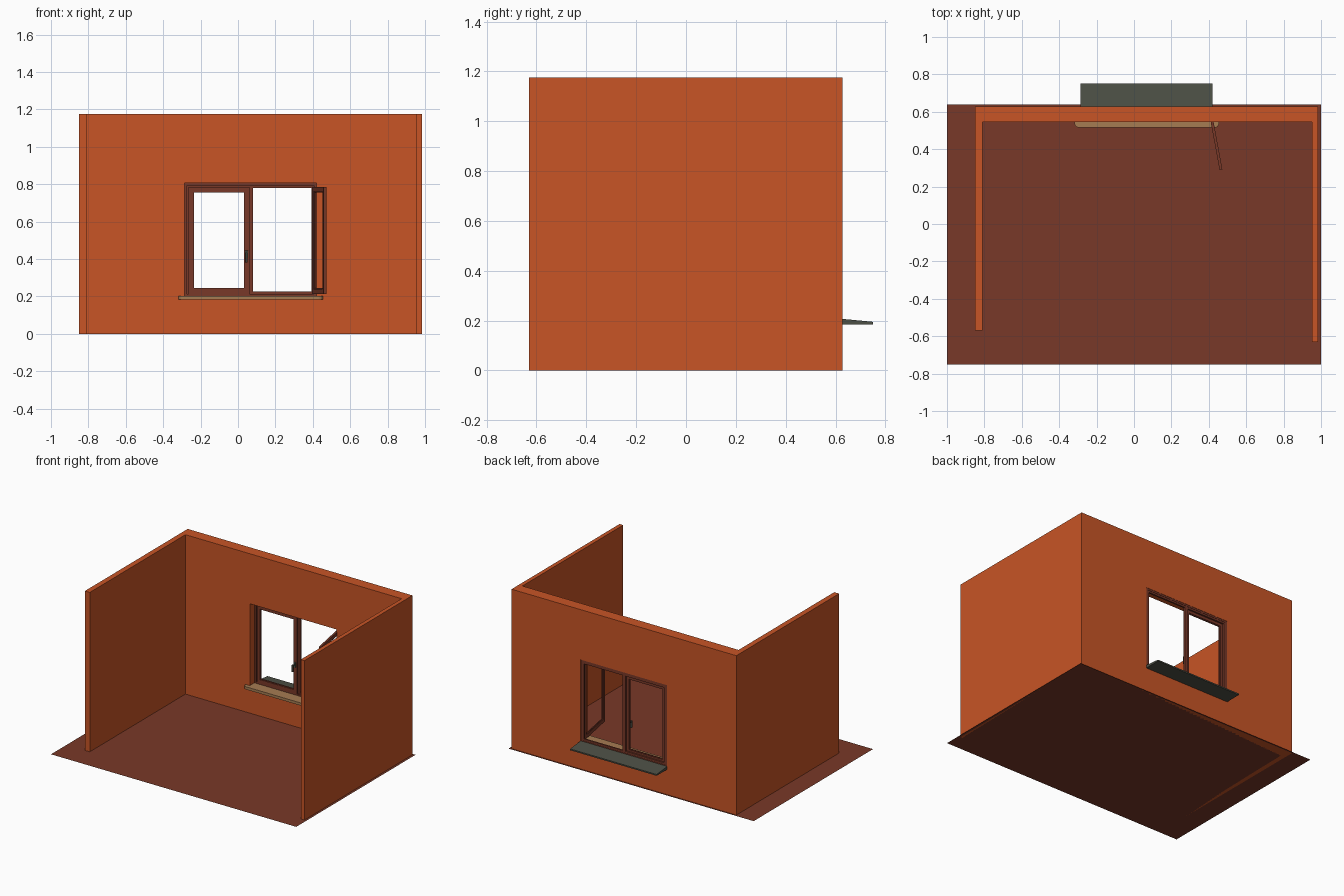
import bpy, bmesh, math
from mathutils import Vector

if "Cube" in bpy.data.objects:
    bpy.data.objects.remove(bpy.data.objects["Cube"])


def material(name, rgb):
    m = bpy.data.materials.new(name)
    m.diffuse_color = (*rgb, 1)
    m.use_nodes = True
    m.node_tree.nodes["Principled BSDF"].inputs["Base Color"].default_value = m.diffuse_color
    return m


WALL = material("orange_plaster", (0.58, 0.09, 0.019))
BROWN = material("brown_wood", (0.19, 0.04, 0.021))
TAN = material("tan_board", (0.38, 0.2, 0.085))
DARK = material("dark_metal", (0.075, 0.08, 0.06))


def make(name, bm, mat):
    bmesh.ops.recalc_face_normals(bm, faces=bm.faces)
    me = bpy.data.meshes.new(name)
    bm.to_mesh(me)
    bm.free()
    ob = bpy.data.objects.new(name, me)
    bpy.context.collection.objects.link(ob)
    if mat:
        me.materials.append(mat)
    return ob


def add_box(bm, x0, x1, y0, y1, z0, z1):
    vs = bmesh.ops.create_cube(bm, size=1)["verts"]
    for v in vs:
        v.co = Vector((x1 if v.co.x > 0 else x0,
                       y1 if v.co.y > 0 else y0,
                       z1 if v.co.z > 0 else z0))


def prism(name, pts, offset, mat):
    bm = bmesh.new()
    f = bm.faces.new([bm.verts.new(p) for p in pts])
    r = bmesh.ops.extrude_face_region(bm, geom=[f], use_keep_orig=True)
    verts = [e for e in r["geom"] if isinstance(e, bmesh.types.BMVert)]
    bmesh.ops.translate(bm, verts=verts, vec=offset)
    return make(name, bm, mat)


def ring(name, x0, x1, z0, z1, y0, y1, w, mat):
    # rectangular border of bar width w, as one closed solid
    bm = bmesh.new()
    loops = []
    for y in (y0, y1):
        for d in (0, w):
            loops.append([bm.verts.new((x, y, z)) for x, z in (
                (x0 + d, z0 + d), (x1 - d, z0 + d), (x1 - d, z1 - d), (x0 + d, z1 - d))])
    for a, b in ((0, 1), (1, 3), (3, 2), (2, 0)):
        for i in range(4):
            j = (i + 1) % 4
            bm.faces.new((loops[a][i], loops[a][j], loops[b][j], loops[b][i]))
    return make(name, bm, mat)


# Floor sheet
bm = bmesh.new()
bm.faces.new([bm.verts.new(p) for p in
              ((-1, -0.75, 0), (1, -0.75, 0), (1, 0.64, 0), (-1, 0.64, 0))])
make("floor", bm, BROWN)

# Three walls as one U-shaped plan, with the window opening cut out
H = 1.175
plan = [(-0.85, -0.57), (-0.81, -0.57), (-0.81, 0.545), (0.953, 0.545),
        (0.953, -0.63), (0.983, -0.63), (0.983, 0.628), (-0.85, 0.628)]
walls = prism("walls", [(x, y, 0) for x, y in plan], (0, 0, H), WALL)

X0, X1, Z0, Z1 = -0.285, 0.42, 0.2, 0.806
bm = bmesh.new()
add_box(bm, X0, X1, 0.4, 0.8, Z0, Z1)
cutter = make("opening_cutter", bm, None)
cut = walls.modifiers.new("opening", "BOOLEAN")
cut.operation, cut.solver, cut.object = "DIFFERENCE", "EXACT", cutter
bpy.context.view_layer.objects.active = walls
bpy.ops.object.modifier_apply(modifier="opening")
bpy.data.objects.remove(cutter)

# Fixed window frame: thin outer border, rebated inner border, centre post
ring("frame_outer", X0, X1, Z0, Z1, 0.598, 0.626, 0.013, BROWN)
ring("frame_rebate", X0 + 0.012, X1 - 0.012, Z0 + 0.012, Z1 - 0.012, 0.612, 0.624, 0.014, BROWN)
bm = bmesh.new()
add_box(bm, 0.055, 0.08, 0.61, 0.624, Z0 + 0.02, Z1 - 0.02)
make("centre_post", bm, BROWN)

# Opening sashes, hinged at their local origin
SASHES = (("closed_sash", (-0.265, 0.605), 0),
          ("open_sash", (0.406, 0.612), math.radians(-79.5)))
for name, hinge, angle in SASHES:
    parts = [ring(name, 0, 0.327, 0.213, 0.786, -0.008, 0.007, 0.026, BROWN),
             ring(name + "_bead", 0.024, 0.303, 0.237, 0.762, -0.004, 0.003, 0.007, BROWN)]
    for p in parts:
        p.location = (*hinge, 0)
        p.rotation_euler.z = angle

# Handle on the closed sash: plate, stem and lever
bm = bmesh.new()
add_box(bm, 0.038, 0.054, 0.593, 0.599, 0.405, 0.445)
add_box(bm, 0.042, 0.050, 0.572, 0.594, 0.425, 0.434)
add_box(bm, 0.041, 0.051, 0.566, 0.573, 0.382, 0.436)
handle = make("window_handle", bm, DARK)
bev = handle.modifiers.new("soft_edges", "BEVEL")
bev.width, bev.segments = 0.002, 2

# Inner sill board with rounded front corners
R, sx0, sx1, sy0, sy1 = 0.025, -0.318, 0.455, 0.515, 0.612
sill = [(sx1, sy1), (sx0, sy1)]
for cx, start in ((sx0 + R, 180), (sx1 - R, 270)):
    for i in range(7):
        a = math.radians(start + 15 * i)
        sill.append((cx + R * math.cos(a), sy0 + R + R * math.sin(a)))
prism("inner_sill", [(x, y, 0.183) for x, y in sill], (0, 0, 0.02), TAN)

# Outer sill: sloping metal wedge
side = [(0.615, 0.185), (0.75, 0.185), (0.75, 0.195), (0.615, 0.208)]
prism("outer_sill", [(X0, y, z) for y, z in side], (X1 - X0, 0, 0), DARK)
